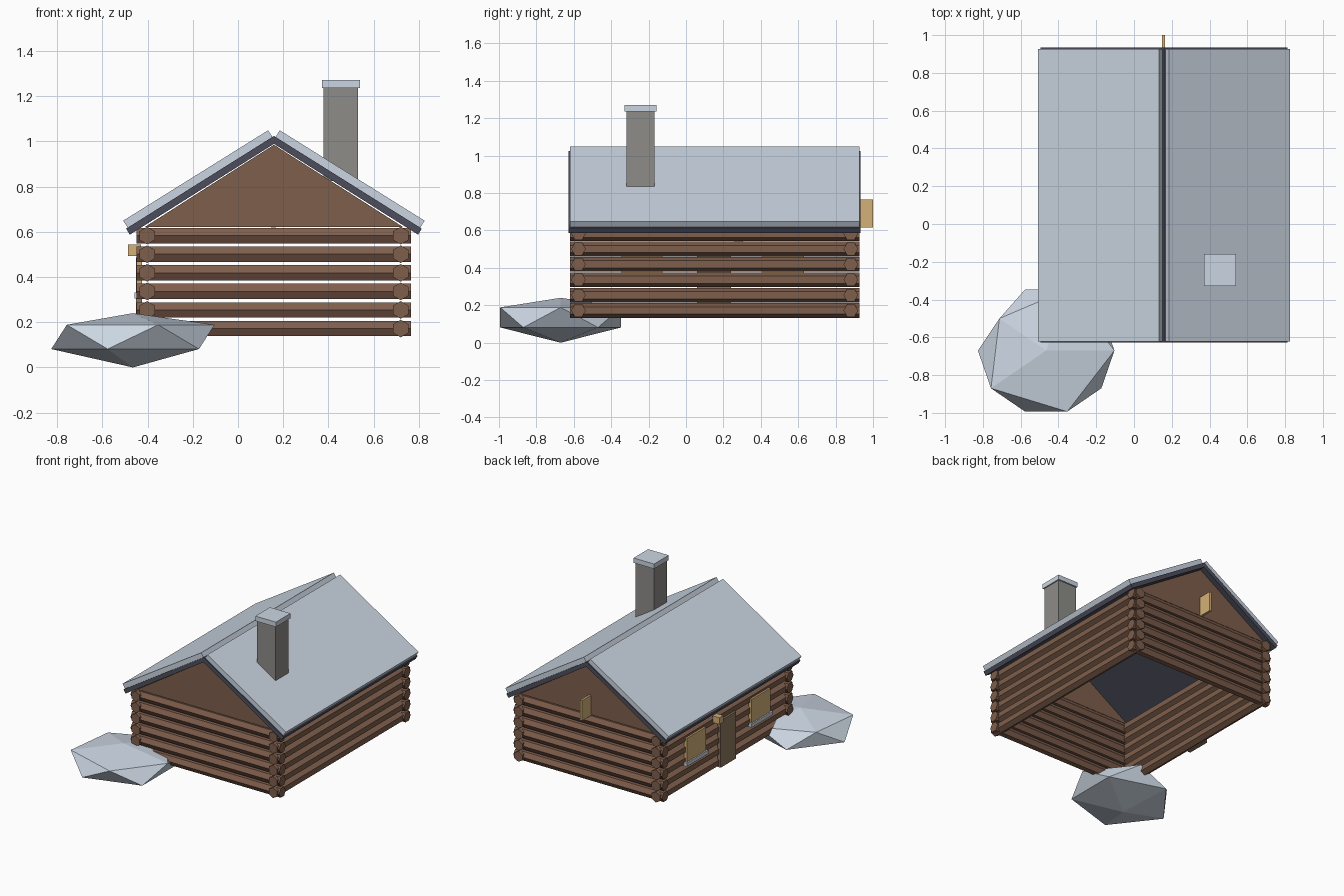
import bpy, bmesh, math
from mathutils import Matrix, Vector

cube = bpy.data.objects.get("Cube")
if cube:
    bpy.data.objects.remove(cube, do_unlink=True)


def material(name, color):
    m = bpy.data.materials.new(name)
    m.use_nodes = True
    rgba = (*color, 1.0)
    m.diffuse_color = rgba
    bsdf = next(n for n in m.node_tree.nodes if n.type == 'BSDF_PRINCIPLED')
    bsdf.inputs["Base Color"].default_value = rgba
    bsdf.inputs["Roughness"].default_value = 0.9
    return m


SNOW = material("snow", (0.60, 0.67, 0.76))
LOG = material("log_brown", (0.21, 0.112, 0.072))
SLATE = material("roof_slate", (0.073, 0.076, 0.105))
STONE = material("chimney_stone", (0.27, 0.265, 0.25))
TAN = material("warm_tan", (0.66, 0.44, 0.19))
DOOR = material("door_wood", (0.27, 0.19, 0.115))


def finish(bm, name, mat):
    bmesh.ops.recalc_face_normals(bm, faces=bm.faces)
    mesh = bpy.data.meshes.new(name)
    bm.to_mesh(mesh)
    bm.free()
    mesh.materials.append(mat)
    ob = bpy.data.objects.new(name, mesh)
    bpy.context.scene.collection.objects.link(ob)
    return ob


def prism(bm, profile, axis, start, end):
    """Extrude a (horizontal, z) profile along the x or y axis."""
    def place(p, t):
        return (t, p[0], p[1]) if axis == 'x' else (p[0], t, p[1])
    a = [bm.verts.new(place(p, start)) for p in profile]
    b = [bm.verts.new(place(p, end)) for p in profile]
    bm.faces.new(a)
    bm.faces.new(b)
    n = len(a)
    for i in range(n):
        bm.faces.new((a[i], a[(i + 1) % n], b[(i + 1) % n], b[i]))


def box(name, mat, x, y, z):
    bm = bmesh.new()
    prism(bm, [(x[0], z[0]), (x[1], z[0]), (x[1], z[1]), (x[0], z[1])], 'y', *y)
    return finish(bm, name, mat)


# Log walls: six hexagonal logs stacked on each side
CX, CY = 0.159, 0.153
HALF_X, HALF_Y = 0.607, 0.774
LOG_R, STEP, LOW, ROWS = 0.039, 0.0822, 0.172, 6


def log_wall(name, axis, across, start, end):
    turn = 0 if axis == 'x' else math.pi / 6
    bm = bmesh.new()
    for row in range(ROWS):
        z = LOW + row * STEP
        hexagon = [(across + LOG_R * math.cos(turn + k * math.pi / 3),
                    z + LOG_R * math.sin(turn + k * math.pi / 3)) for k in range(6)]
        prism(bm, hexagon, axis, start, end)
    return finish(bm, name, LOG)


for side, label in ((-1, "right"), (1, "left")):
    log_wall(label + "_log_wall", 'y', CX + side * 0.561, CY - HALF_Y, CY + HALF_Y)
for side, label in ((-1, "front"), (1, "back")):
    log_wall(label + "_log_wall", 'x', CY + side * 0.728, CX - HALF_X, CX + HALF_X)

# Gable boards above the end walls
for side, label in ((-1, "front"), (1, "back")):
    bm = bmesh.new()
    y = CY + side * 0.728
    prism(bm, [(CX - 0.57, 0.622), (CX + 0.57, 0.622), (CX, 0.985)], 'y', y - 0.015, y + 0.015)
    finish(bm, label + "_gable", LOG)

# Roof: a dark deck bent over the ridge
deck = [(0, 1.024), (0.654, 0.614), (0.638, 0.587), (0, 0.989)]
mirrored = [(-u, z) for u, z in deck[2:0:-1]]
bm = bmesh.new()
prism(bm, [(CX + u, z) for u, z in deck + mirrored], 'y', CY - 0.781, CY + 0.781)
finish(bm, "roof_deck", SLATE)

# Snow slab on each slope, leaving a groove at the ridge
snow = [(0.026, 1.049), (0.667, 0.649), (0.645, 0.615), (0.004, 1.015)]
for side, label in ((-1, "right"), (1, "left")):
    bm = bmesh.new()
    prism(bm, [(CX + side * u, z) for u, z in snow], 'y', CY - HALF_Y, CY + HALF_Y)
    finish(bm, label + "_roof_snow", SNOW)

# Chimney
box("chimney", STONE, (0.378, 0.530), (-0.318, -0.168), (0.825, 1.236))
box("chimney_snow_cap", SNOW, (0.371, 0.539), (-0.328, -0.158), (1.236, 1.272))

# Door, lamp and windows on the long wall
box("door", DOOR, (-0.451, -0.425), (0.06, 0.24), (0.14, 0.487))
box("door_lamp", TAN, (-0.487, -0.43), (0.26, 0.305), (0.494, 0.543))
for label, y in (("back", 0.52), ("front", -0.235)):
    box(label + "_window", TAN, (-0.449, -0.425), (y - 0.11, y + 0.11), (0.31, 0.505))
    box(label + "_window_sill_snow", SNOW, (-0.459, -0.425), (y - 0.125, y + 0.125), (0.305, 0.331))

# Thin upright board standing out from the back gable
box("gable_board", TAN, (0.148, 0.165), (0.85, 1.0), (0.617, 0.765))

# Snow-covered boulder by the corner: a squashed icosahedron
bm = bmesh.new()
bmesh.ops.create_icosphere(bm, subdivisions=1, radius=1.0)
for v in bm.verts:
    ring = abs(v.co.z) < 0.9
    v.co = Vector((v.co.x * 0.404, v.co.y * 0.38, v.co.z * 0.12 + (0.015 if ring else 0)))
    if ring and v.co.x < -0.2 and v.co.y > 0.1 and v.co.z > 0:
        v.co.x += 0.045
        v.co.y -= 0.03
bmesh.ops.transform(bm, matrix=Matrix.Translation((-0.465, -0.67, 0.12)), verts=bm.verts)
finish(bm, "boulder", SNOW)
